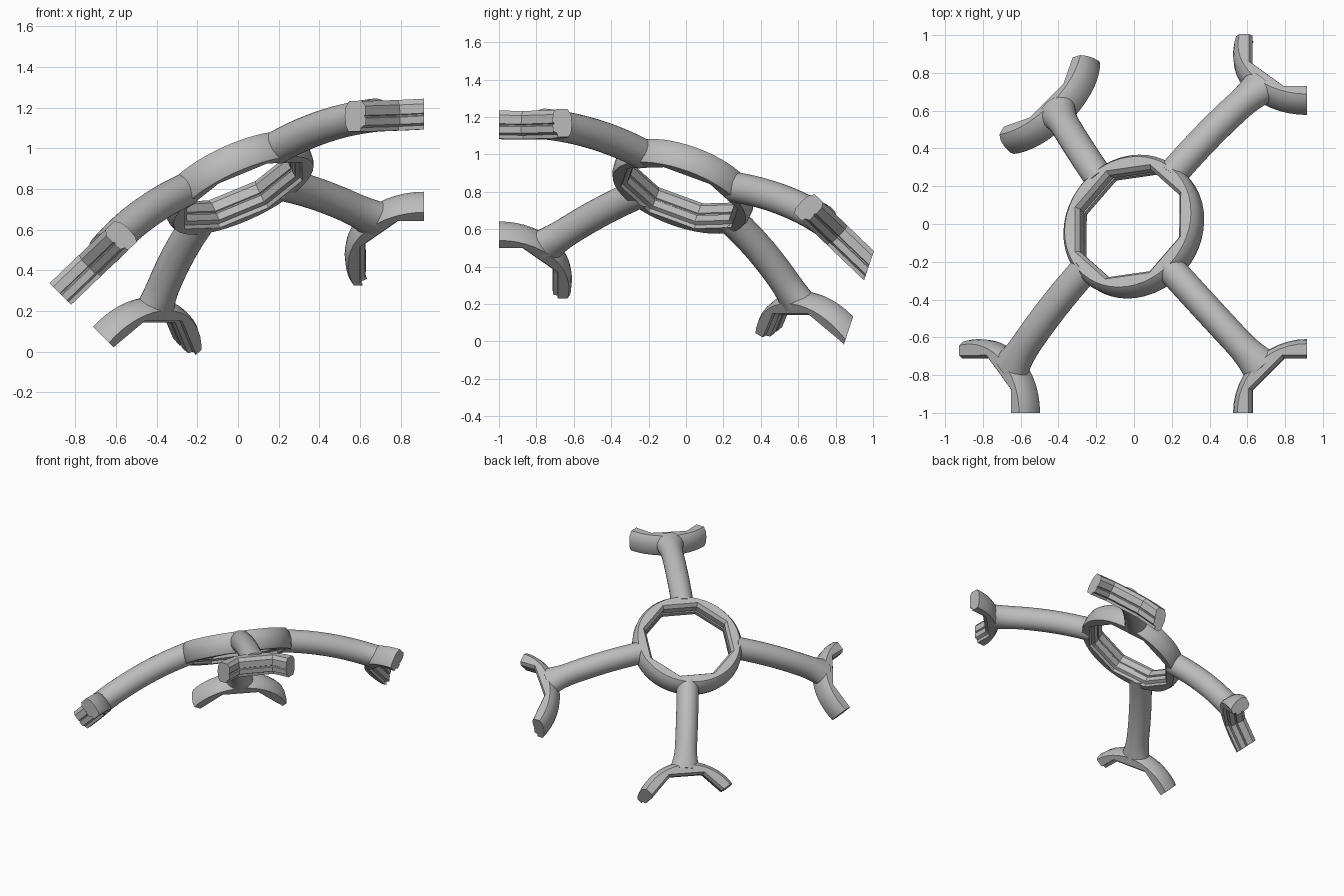
import bpy, bmesh, math
from mathutils import Vector

cube = bpy.data.objects.get("Cube")
if cube:
    bpy.data.objects.remove(cube, do_unlink=True)

grey = bpy.data.materials.new("light grey")
grey.use_nodes = True
grey.diffuse_color = (0.5, 0.5, 0.5, 1)
grey.node_tree.nodes["Principled BSDF"].inputs["Base Color"].default_value = (0.5, 0.5, 0.5, 1)

# Rim section: radius, height, and whether the point lies on the eight-sided inside
SECTION = [
    (0.375, -0.075, False), (0.387, -0.05, False), (0.391, 0.0, False),
    (0.385, 0.045, False), (0.365, 0.075, False),
    (0.305, 0.075, True), (0.287, 0.05, True), (0.287, 0.004, True),
    (0.294, 0.0, True), (0.294, -0.006, True), (0.287, -0.01, True),
    (0.29, -0.045, True), (0.312, -0.055, True), (0.315, -0.075, True),
]
STEP = 7.5


def finish(bm, name):
    bmesh.ops.recalc_face_normals(bm, faces=bm.faces)
    mesh = bpy.data.meshes.new(name)
    bm.to_mesh(mesh)
    bm.free()
    mesh.materials.append(grey)
    obj = bpy.data.objects.new(name, mesh)
    bpy.context.collection.objects.link(obj)
    bpy.ops.object.select_all(action="DESELECT")
    obj.select_set(True)
    bpy.context.view_layer.objects.active = obj
    bpy.ops.object.shade_smooth_by_angle(angle=math.radians(30))


def loft(bm, loops, closed):
    rows = [[bm.verts.new(p) for p in loop] for loop in loops]
    pairs = list(zip(rows, rows[1:]))
    if closed:
        pairs.append((rows[-1], rows[0]))
    for a, b in pairs:
        for i in range(len(a)):
            j = (i + 1) % len(a)
            bm.faces.new((a[i], a[j], b[j], b[i]))


def fill_ends(bm):
    bmesh.ops.holes_fill(bm, edges=[e for e in bm.edges if e.is_boundary], sides=0)


def axes(normal, toward):
    n = Vector(normal).normalized()
    u = Vector(toward)
    u = (u - n * u.dot(n)).normalized()
    return n, u, n.cross(u)


def rim(name, centre, normal, toward, half=None, cuts=(), turn=0):
    """Sweep the section round a centre; half is the half angle of an arc."""
    n, u, v = axes(normal, toward)
    c = Vector(centre)
    count = int(2 * half / STEP) + 1 if half else int(360 / STEP)
    start = -half if half else 0
    loops = []
    for k in range(count):
        deg = start + k * STEP
        a = math.radians(deg)
        facet = math.radians((deg - turn + 22.5) % 45 - 22.5)
        d = u * math.cos(a) + v * math.sin(a)
        loops.append([c + d * (r / math.cos(facet) if flat else r) + n * t
                      for r, t, flat in SECTION])
    bm = bmesh.new()
    loft(bm, loops, half is None)
    for point, outward in cuts:
        bmesh.ops.bisect_plane(bm, geom=bm.verts[:] + bm.edges[:] + bm.faces[:],
                               plane_co=point, plane_no=outward, clear_outer=True)
    if half:
        fill_ends(bm)
    finish(bm, name)
    return c + u * 0.335


def arm(name, start, end, up):
    """Gently bowed tube that widens into the rims at both ends."""
    mid = (start + end) / 2 + up * 0.055
    steps, sides = 16, 28
    loops = []
    for k in range(steps + 1):
        t = k / steps
        p = start * (1 - t) ** 2 + mid * 2 * t * (1 - t) + end * t * t
        tangent = ((mid - start) * (1 - t) + (end - mid) * t).normalized()
        side = tangent.cross(up).normalized()
        top = side.cross(tangent)
        flare = 0.03 * max(0, (t - 0.75) / 0.25) ** 2
        loops.append([p + side * math.cos(a) * (0.078 + flare) + top * math.sin(a) * 0.082
                      for a in (2 * math.pi * i / sides for i in range(sides))])
    bm = bmesh.new()
    loft(bm, loops, False)
    fill_ends(bm)
    finish(bm, name)


# Middle ring
HUB = Vector((-0.003, -0.012, 0.832))
HUB_N = Vector((-0.4, 0.32, 0.86)).normalized()
rim("middle_ring", HUB, HUB_N, (0.63, -0.73, 0.35), turn=STEP)

# Partial outer rims: centre, normal, direction to the middle, half angle, end cuts
X_CUT = ((0.915, 0, 0), (1, 0, 0))
Y_CUT = ((0, -1, 0), (0, -1, 0))
BACK, SIDE = (0, 0.95, -0.32), (-0.7, 0, -0.7)
OUTER = {
    "front_left": ((0.915, -1, 1.175), (-0.05, 0.02, 1), (-1, 1, 0), 60, (X_CUT, Y_CUT)),
    "back_left": ((0.915, 0.9, 0.48), (0, 0.69, 0.72), (-0.71, -0.51, 0.49), 75,
                  (X_CUT, ((0, 0.975, 0.395), BACK))),
    "front_right": ((-0.82, -1, 0.335), (-0.69, 0, 0.72), (0.51, 0.71, 0.49), 75,
                    (Y_CUT, ((-0.86, 0, 0.27), SIDE))),
    "back_right": ((-0.52, 0.71, -0.09), (-0.62, 0.62, 0.48), (0.34, -0.34, 0.88), 75,
                   (((0, 0.9, 0.15), BACK), ((-0.65, 0, 0.06), SIDE))),
}
for place, (centre, normal, toward, half, cuts) in OUTER.items():
    end = rim(place + "_rim", centre, normal, toward, half, cuts)
    _, out, _ = axes(HUB_N, end - HUB)
    up = (HUB_N + Vector(normal).normalized()).normalized()
    arm(place + "_arm", HUB + out * 0.335, end + up * 0.005, up)
